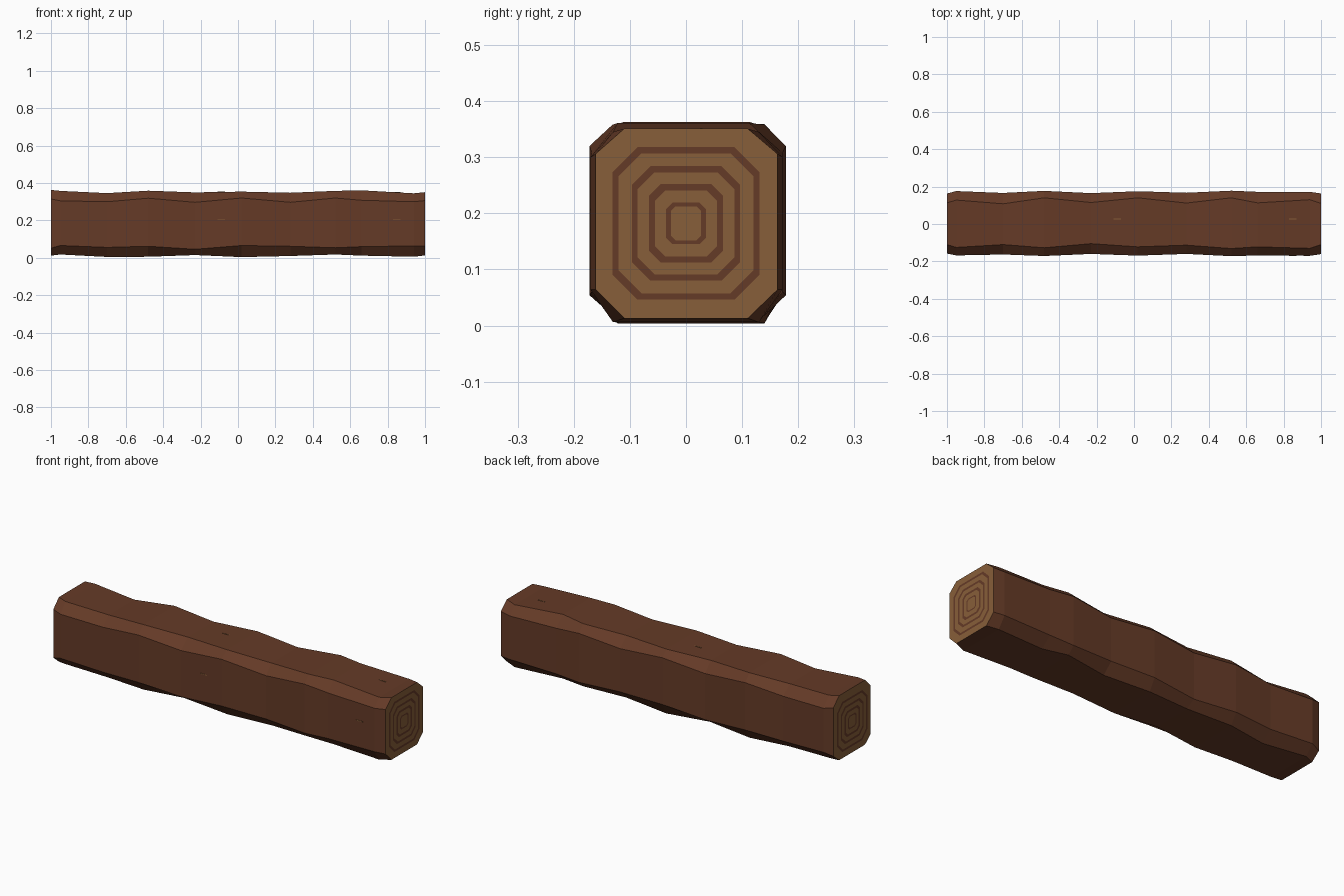
import bpy, bmesh

if "Cube" in bpy.data.objects:
    bpy.data.objects.remove(bpy.data.objects["Cube"])


def material(name, rgb):
    m = bpy.data.materials.new(name)
    m.diffuse_color = (*rgb, 1)
    m.use_nodes = True
    m.node_tree.nodes["Principled BSDF"].inputs["Base Color"].default_value = m.diffuse_color
    return m


bark = material("dark_brown_wood", (0.13, 0.043, 0.020))
cut = material("light_cut_wood", (0.242, 0.112, 0.041))

# Hewn cross-sections along the beam:
# x, front y, back y, bottom z, top z, top face front y, top face back y, side lower z, side upper z
STATIONS = [
    (-1.00, -.158, .163, .012, .363, -.110, .113, .052, .315),
    (-0.95, -.168, .176, .018, .358, -.125, .128, .066, .305),
    (-0.70, -.163, .166, .005, .346, -.110, .108, .056, .300),
    (-0.48, -.171, .177, .006, .359, -.127, .140, .062, .319),
    (-0.23, -.160, .165, .015, .350, -.105, .115, .046, .297),
    (0.02, -.169, .175, .004, .354, -.122, .140, .066, .320),
    (0.28, -.160, .167, .010, .348, -.113, .112, .062, .297),
    (0.52, -.172, .178, .018, .358, -.131, .140, .054, .320),
    (0.66, -.168, .172, .012, .361, -.122, .113, .060, .308),
    (0.94, -.170, .172, .006, .345, -.130, .130, .064, .300),
    (1.00, -.161, .163, .013, .351, -.110, .110, .064, .306),
]


def section(x, yf, yb, zb, zt, tf, tb, sl, su):
    return [(x, tf, zb), (x, tb, zb), (x, yb, sl), (x, yb, su),
            (x, tb, zt), (x, tf, zt), (x, yf, su), (x, yf, sl)]


def octagon(x, hy, hz, c, zc=0.182):
    return section(x, -hy, hy, zc - hz, zc + hz, -hy + c, hy - c,
                   zc - hz + c, zc + hz - c)


bm = bmesh.new()


def loop(points):
    return [bm.verts.new(p) for p in points]


def bridge(a, b, mat):
    for i in range(8):
        j = (i + 1) % 8
        bm.faces.new((a[i], a[j], b[j], b[i])).material_index = mat


# Beam sides
loops = [loop(section(*s)) for s in STATIONS]
for a, b in zip(loops, loops[1:]):
    bridge(a, b, 0)

# Sawn ends with growth rings: half width, half height, corner cut
RINGS = [(.131, .136, .045), (.120, .125, .041), (.096, .102, .033), (.086, .091, .030),
         (.066, .070, .021), (.055, .059, .018), (.036, .037, .012), (.027, .030, .008)]
for x, outer in ((-1, loops[0]), (1, loops[-1])):
    previous = outer
    for k, (hy, hz, c) in enumerate(RINGS):
        ring = loop(octagon(x, hy, hz, c))
        bridge(previous, ring, 1 if k % 2 == 0 else 0)
        previous = ring
    bm.faces.new(previous).material_index = 1

bmesh.ops.recalc_face_normals(bm, faces=bm.faces)
mesh = bpy.data.meshes.new("wooden_beam")
bm.to_mesh(mesh)
bm.free()
mesh.materials.append(bark)
mesh.materials.append(cut)
beam = bpy.data.objects.new("wooden_beam", mesh)
bpy.context.collection.objects.link(beam)


# Tiny pale nicks on the front and top faces
def nick(name, loc, size):
    bpy.ops.mesh.primitive_cube_add(size=1, location=loc)
    o = bpy.context.object
    o.name = name
    o.scale = size
    o.data.materials.append(cut)


for i, (x, yf, zt) in enumerate(((-.09, -.1645, .3522), (.85, -.1694, .3502))):
    nick(f"front_nick_{i}", (x, yf, .207), (.04, .004, .004))
    nick(f"top_nick_{i}", (x, .027, zt), (.04, .004, .004))
